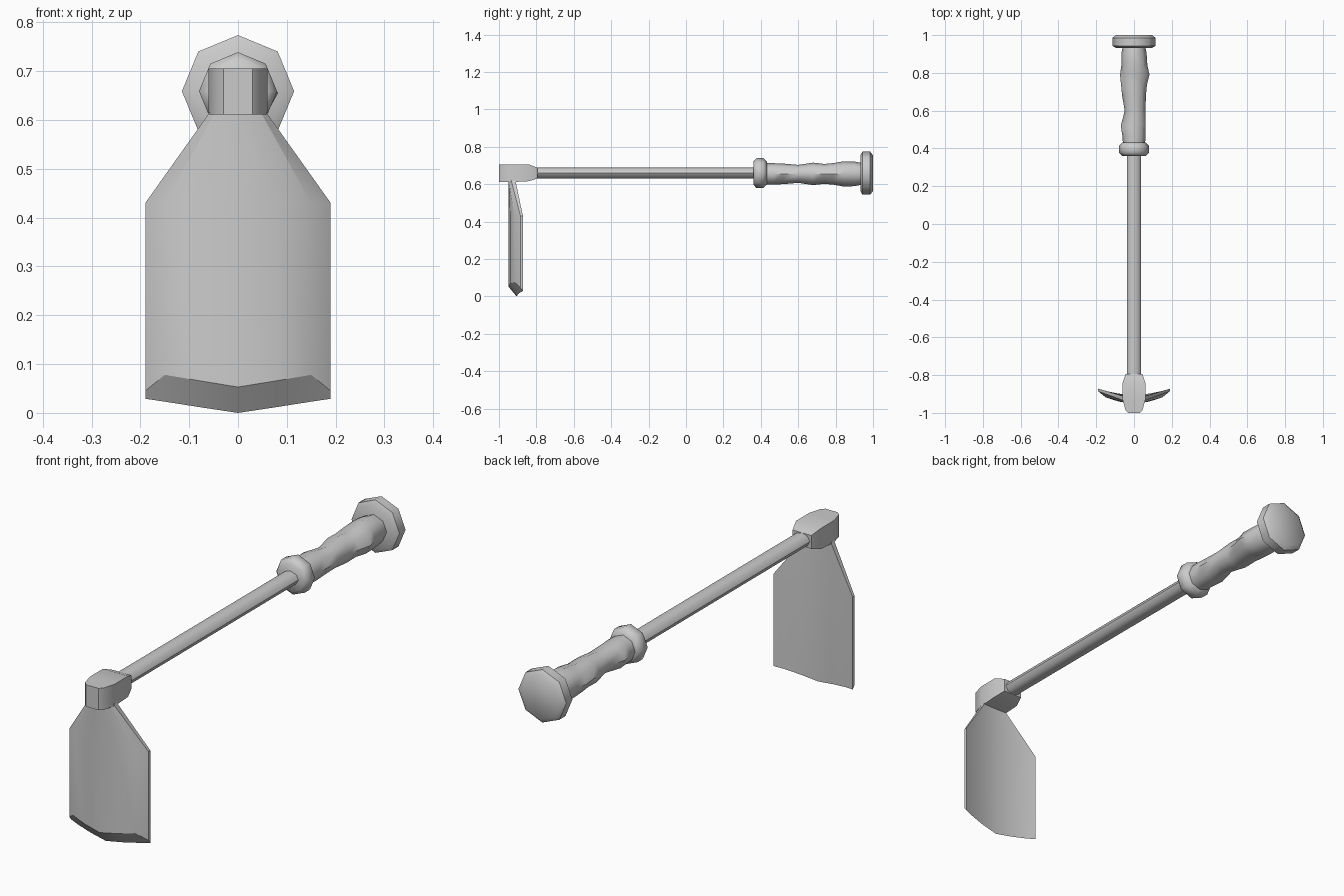
import bpy, bmesh, math

if "Cube" in bpy.data.objects:
    bpy.data.objects.remove(bpy.data.objects["Cube"])

AXIS_Z = 0.659


def loft(name, rings, angle=35):
    """Skin equal-length rings of points, cap both ends."""
    bm = bmesh.new()
    rows = [[bm.verts.new(p) for p in r] for r in rings]
    n = len(rows[0])
    for a, b in zip(rows, rows[1:]):
        for i in range(n):
            j = (i + 1) % n
            bm.faces.new((a[i], a[j], b[j], b[i]))
    # caps are strips across the ring, so curved plates close cleanly
    for r in (rows[0], rows[-1]):
        for i in range(n // 2 - 1):
            bm.faces.new((r[i], r[i + 1], r[n - 2 - i], r[n - 1 - i]))
    bmesh.ops.recalc_face_normals(bm, faces=bm.faces)
    me = bpy.data.meshes.new(name)
    bm.to_mesh(me)
    bm.free()
    ob = bpy.data.objects.new(name, me)
    bpy.context.collection.objects.link(ob)
    bpy.ops.object.select_all(action='DESELECT')
    ob.select_set(True)
    bpy.context.view_layer.objects.active = ob
    bpy.ops.object.shade_smooth_by_angle(angle=math.radians(angle))
    return ob


def oval(y, rx, rz, cx=0.0, cz=AXIS_Z, n=8):
    return [(cx + rx * math.cos(2 * math.pi * i / n), y,
             cz + rz * math.sin(2 * math.pi * i / n)) for i in range(n)]


# long shaft
loft("shaft", [oval(-0.85, 0.038, 0.029), oval(0.40, 0.038, 0.029)], 50)

# collar and end knob
loft("collar", [oval(y, r, r) for y, r in
                [(0.36, 0.062), (0.377, 0.08), (0.413, 0.08), (0.432, 0.062)]], 50)
loft("end_knob", [oval(y, r, r) for y, r in
                  [(0.932, 0.095), (0.943, 0.115), (0.985, 0.115), (1.0, 0.095)]], 50)

# wavy grip: y, rx, rz, x offset
grip = [(0.42, 0.058, 0.058, 0.0), (0.47, 0.062, 0.057, 0.0), (0.52, 0.066, 0.055, -0.004),
        (0.60, 0.055, 0.048, 0.006), (0.68, 0.063, 0.060, 0.0), (0.74, 0.069, 0.053, 0.0),
        (0.79, 0.078, 0.058, 0.004), (0.84, 0.069, 0.067, 0.002), (0.90, 0.067, 0.066, 0.0),
        (0.94, 0.060, 0.058, 0.0)]
loft("grip", [oval(y, rx, rz, cx, 0.655) for y, rx, rz, cx in grip], 50)

# head socket: y, half width, bottom, top
socket = [(-1.0, 0.03, 0.611, 0.706), (-0.985, 0.045, 0.611, 0.706),
          (-0.93, 0.06, 0.611, 0.706), (-0.84, 0.06, 0.616, 0.706),
          (-0.795, 0.045, 0.630, 0.688)]
loft("head_socket", [[(-w, y, lo), (w, y, lo), (w, y, hi), (-w, y, hi)]
                     for y, w, lo, hi in socket])


# curved blade: each row mirrors half-columns (x, y, z) from centre to edge
def blade_row(front, back):
    def full(half):
        return [(-x, y, z) for x, y, z in reversed(half[1:])] + half
    return full(front) + full(back)[::-1]


def level(z, xs, fy, by):
    return blade_row([(x, y, z) for x, y in zip(xs, fy)],
                     [(x, y, z) for x, y in zip(xs, by)])


WIDE = (0, 0.08, 0.15, 0.19)
FRONT_Y = (-0.95, -0.94, -0.918, -0.885)
BACK_Y = (-0.906, -0.898, -0.884, -0.872)
loft("blade", [
    level(0.64, (0, 0.027, 0.045, 0.055), (-0.95, -0.95, -0.947, -0.935), (-0.912,) * 4),
    level(0.61, (0, 0.029, 0.05, 0.062), (-0.95, -0.949, -0.945, -0.932), (-0.912, -0.912, -0.911, -0.91)),
    level(0.43, WIDE, FRONT_Y, BACK_Y),
    blade_row(list(zip(WIDE, FRONT_Y, (0.053, 0.066, 0.078, 0.045))),
              list(zip(WIDE, BACK_Y, (0.0, 0.012, 0.023, 0.029)))),
], 28)
